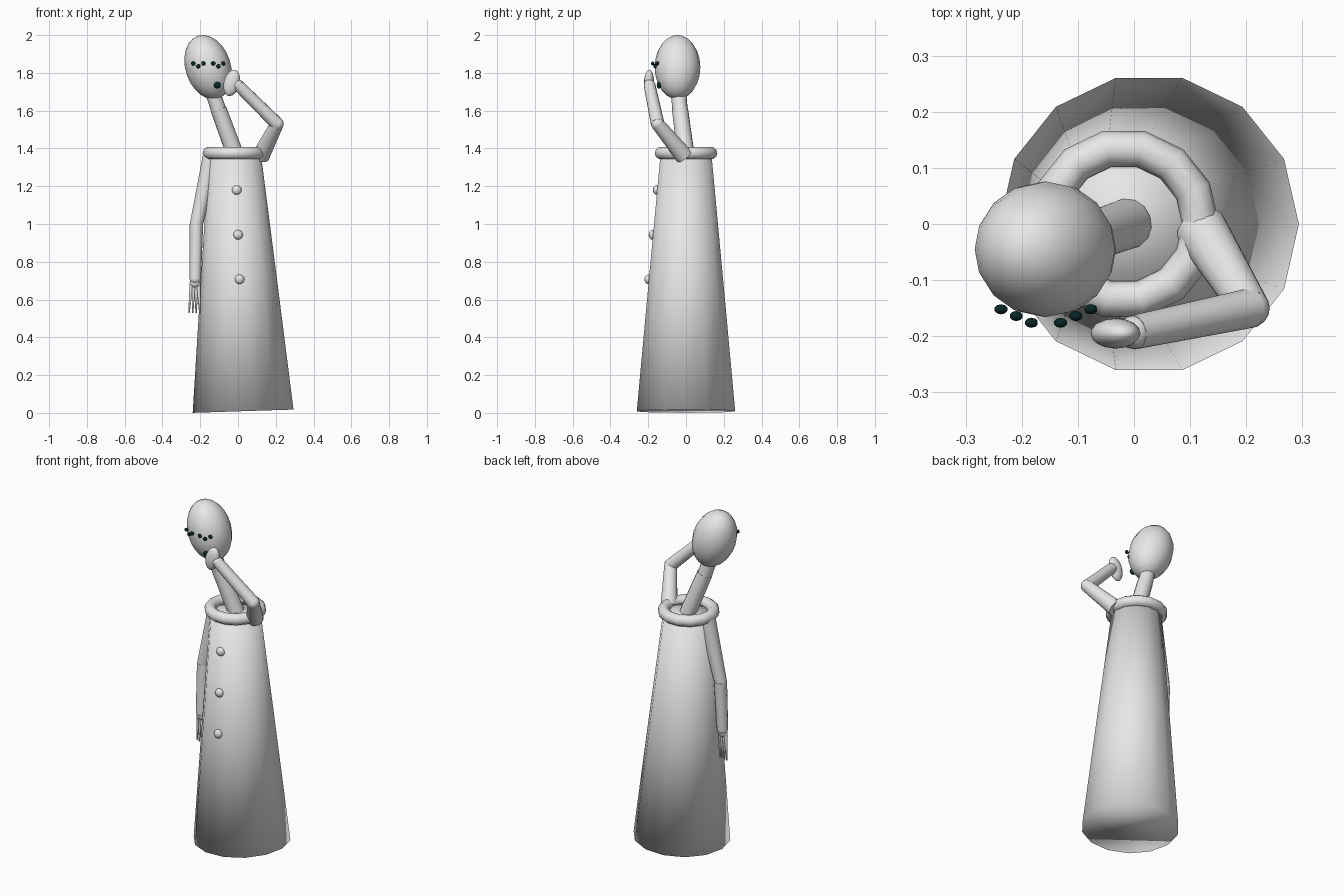
import bpy, bmesh, math
from mathutils import Vector, Matrix

cube = bpy.data.objects.get("Cube")
if cube:
    bpy.data.objects.remove(cube)


def make_material(name, colour):
    mat = bpy.data.materials.new(name)
    mat.use_nodes = True
    mat.diffuse_color = colour
    mat.node_tree.nodes["Principled BSDF"].inputs["Base Color"].default_value = colour
    return mat


clay = make_material("pale grey", (0.8, 0.8, 0.8, 1))
ink = make_material("dark teal", (0.002, 0.02, 0.02, 1))


def finish(name, bm, mat, smooth_all=False):
    bmesh.ops.recalc_face_normals(bm, faces=bm.faces)
    mesh = bpy.data.meshes.new(name)
    bm.to_mesh(mesh)
    bm.free()
    mesh.materials.append(mat)
    obj = bpy.data.objects.new(name, mesh)
    bpy.context.collection.objects.link(obj)
    bpy.ops.object.select_all(action="DESELECT")
    obj.select_set(True)
    bpy.context.view_layer.objects.active = obj
    if smooth_all:
        bpy.ops.object.shade_smooth()
    else:
        bpy.ops.object.shade_smooth_by_angle(angle=math.radians(50))
    return obj


def tube(name, rings, sides=14, smooth_all=False):
    """Capped round tube through (centre, radius) rings, square to its axis."""
    bm = bmesh.new()
    axis = Vector(rings[-1][0]) - Vector(rings[0][0])
    turn = axis.to_track_quat("Z", "Y").to_matrix()
    loops = []
    for centre, radius in rings:
        loop = []
        for i in range(sides):
            a = math.pi / 2 + math.tau * i / sides
            offset = turn @ Vector((math.cos(a), math.sin(a), 0)) * radius
            loop.append(bm.verts.new(Vector(centre) + offset))
        loops.append(loop)
    for low, high in zip(loops, loops[1:]):
        for i in range(sides):
            j = (i + 1) % sides
            bm.faces.new((low[i], low[j], high[j], high[i]))
    bm.faces.new(loops[0])
    bm.faces.new(loops[-1])
    return finish(name, bm, clay, smooth_all)


def ball(name, centre, size, mat=clay, tilt=(0, 0), segments=16):
    """Ellipsoid with half sizes, tilted about x then y in degrees."""
    bm = bmesh.new()
    bmesh.ops.create_uvsphere(bm, u_segments=segments, v_segments=12, radius=1)
    matrix = (Matrix.Translation(centre)
              @ Matrix.Rotation(math.radians(tilt[1]), 4, "Y")
              @ Matrix.Rotation(math.radians(tilt[0]), 4, "X")
              @ Matrix.Diagonal((*size, 1)))
    bmesh.ops.transform(bm, matrix=matrix, verts=bm.verts)
    return finish(name, bm, mat, True)


# Long coat: leaning cone, soft over its hem and top
hem, top = Vector((0.027, 0, 0.009)), Vector((-0.017, 0, 1.37))
tube("coat", [(hem, 0.267), (hem.lerp(top, 0.5), 0.203), (top, 0.138)], smooth_all=True)

# Rolled collar
bpy.ops.mesh.primitive_torus_add(major_segments=14, minor_segments=10, major_radius=0.137,
                                 minor_radius=0.033, location=(-0.018, 0, 1.375))
collar = bpy.context.object
collar.name = "collar"
collar.data.materials.append(clay)
bpy.ops.object.shade_smooth()

# Buttons follow the front slope of the coat
for i, z in enumerate((1.18, 0.943, 0.707)):
    t = (z - hem.z) / (top.z - hem.z)
    x = hem.lerp(top, t).x
    y = -(0.267 + (0.138 - 0.267) * t)
    ball(f"button_{i + 1}", (x + 0.004, y, z), (0.025, 0.019, 0.025), segments=12)

# Neck and head
tube("neck", [((-0.012, 0, 1.36), 0.046), ((-0.104, -0.032, 1.61), 0.043)])
tube("upper_neck", [((-0.102, -0.031, 1.6), 0.041), ((-0.14, -0.042, 1.72), 0.04)])
ball("head", (-0.158, -0.045, 1.83), (0.12, 0.121, 0.175), tilt=(0, -18))

# Closed eyes as arcs of dots, and a small round mouth
for side, x in (("right", -0.21), ("left", -0.104)):
    for i in (-1, 0, 1):
        outer = i if side == "left" else -i
        y = -0.164 - 0.012 * -outer
        z = 1.85 - 0.015 * (i == 0)
        ball(f"{side}_eye_dot_{i + 2}", (x + 0.027 * i, y, z),
             (0.012, 0.009, 0.011), ink, segments=10)
ball("mouth", (-0.11, -0.143, 1.735), (0.018, 0.012, 0.018), ink, segments=12)


# Arms: each a shoulder, elbow and wrist with a rounded elbow
def arm(side, shoulder, elbow, wrist):
    tube(f"{side}_upper_arm", [(shoulder, 0.047), (elbow, 0.035)])
    ball(f"{side}_elbow", elbow, (0.035,) * 3)
    tube(f"{side}_forearm", [(elbow, 0.036), (wrist, 0.031)])
    ball(f"{side}_wrist", wrist, (0.03,) * 3)


arm("left", (0.12, -0.01, 1.36), (0.207, -0.15, 1.53), (0, -0.193, 1.735))
arm("right", (-0.14, 0, 1.36), (-0.22, -0.013, 1.0), (-0.226, -0.024, 0.71))

# Left hand resting against the cheek
ball("left_hand", (-0.033, -0.195, 1.747), (0.042, 0.027, 0.071), tilt=(0, 15))

# Right hand hanging with spread fingers
ball("right_palm", (-0.227, -0.025, 0.69), (0.028, 0.022, 0.028))
for i in range(4):
    s = i - 1.5
    tube(f"right_finger_{i + 1}",
         [((-0.228 + 0.012 * s, -0.025, 0.69), 0.011),
          ((-0.231 + 0.019 * s, -0.028 - 0.006 * s, 0.53), 0.004)], sides=8)
